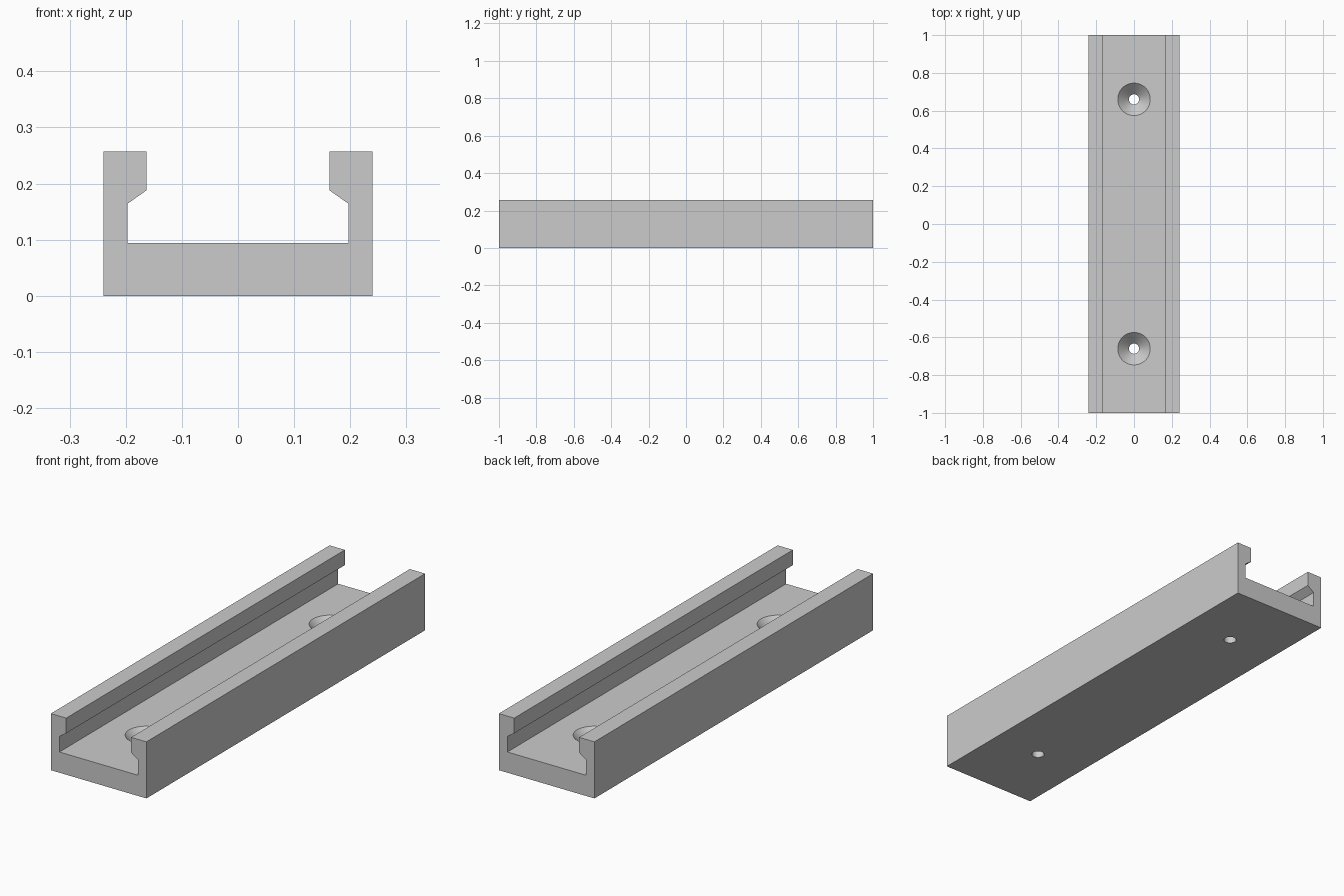
import bpy
import bmesh
from math import cos, sin, tau

if "Cube" in bpy.data.objects:
    bpy.data.objects.remove(bpy.data.objects["Cube"], do_unlink=True)

LENGTH = 2.0
FLOOR = 0.094
HOLE_Y = 0.66
SEGMENTS = 64

# Plain grey material
grey = bpy.data.materials.new("light_grey")
grey.use_nodes = True
grey.diffuse_color = (0.6, 0.6, 0.6, 1)
grey.node_tree.nodes["Principled BSDF"].inputs["Base Color"].default_value = grey.diffuse_color


def make_object(name, bm):
    bmesh.ops.recalc_face_normals(bm, faces=bm.faces)
    mesh = bpy.data.meshes.new(name)
    bm.to_mesh(mesh)
    bm.free()
    mesh.materials.append(grey)
    obj = bpy.data.objects.new(name, mesh)
    bpy.context.collection.objects.link(obj)
    return obj


# Channel rail: half profile with an inward lip, mirrored and extruded
half = [(0.24, 0), (0.24, 0.257), (0.163, 0.257), (0.163, 0.188),
        (0.197, 0.164), (0.197, FLOOR)]
profile = half + [(-x, z) for x, z in reversed(half)]
bm = bmesh.new()
face = bm.faces.new([bm.verts.new((x, -LENGTH / 2, z)) for x, z in profile])
swept = bmesh.ops.extrude_face_region(bm, geom=[face], use_keep_orig=True)["geom"]
bmesh.ops.translate(bm, vec=(0, LENGTH, 0),
                    verts=[v for v in swept if isinstance(v, bmesh.types.BMVert)])
rail = make_object("channel_rail", bm)

# Countersunk screw holes: revolved cutters, straight bore then cone
bore, head = 0.027, 0.086
steps = [(bore, -0.05), (bore, FLOOR - (head - bore)), (head, FLOOR), (head, FLOOR + 0.03)]
bm = bmesh.new()
for y in (-HOLE_Y, HOLE_Y):
    rings = [[bm.verts.new((r * cos(tau * i / SEGMENTS), y + r * sin(tau * i / SEGMENTS), z))
              for i in range(SEGMENTS)] for r, z in steps]
    for low, high in zip(rings, rings[1:]):
        for i in range(SEGMENTS):
            j = (i + 1) % SEGMENTS
            bm.faces.new((low[i], low[j], high[j], high[i]))
    bm.faces.new(rings[0][::-1])
    bm.faces.new(rings[-1])
cutter = make_object("screw_hole_cutter", bm)
cutter.hide_render = True

# Cut the holes, then smooth the round walls only
cut = rail.modifiers.new("screw_holes", "BOOLEAN")
cut.operation = "DIFFERENCE"
cut.solver = "EXACT"
cut.object = cutter
bpy.ops.object.select_all(action="DESELECT")
rail.select_set(True)
bpy.context.view_layer.objects.active = rail
bpy.ops.object.modifier_apply(modifier=cut.name)
bpy.data.objects.remove(cutter, do_unlink=True)
bpy.ops.object.shade_smooth_by_angle(angle=0.4)
